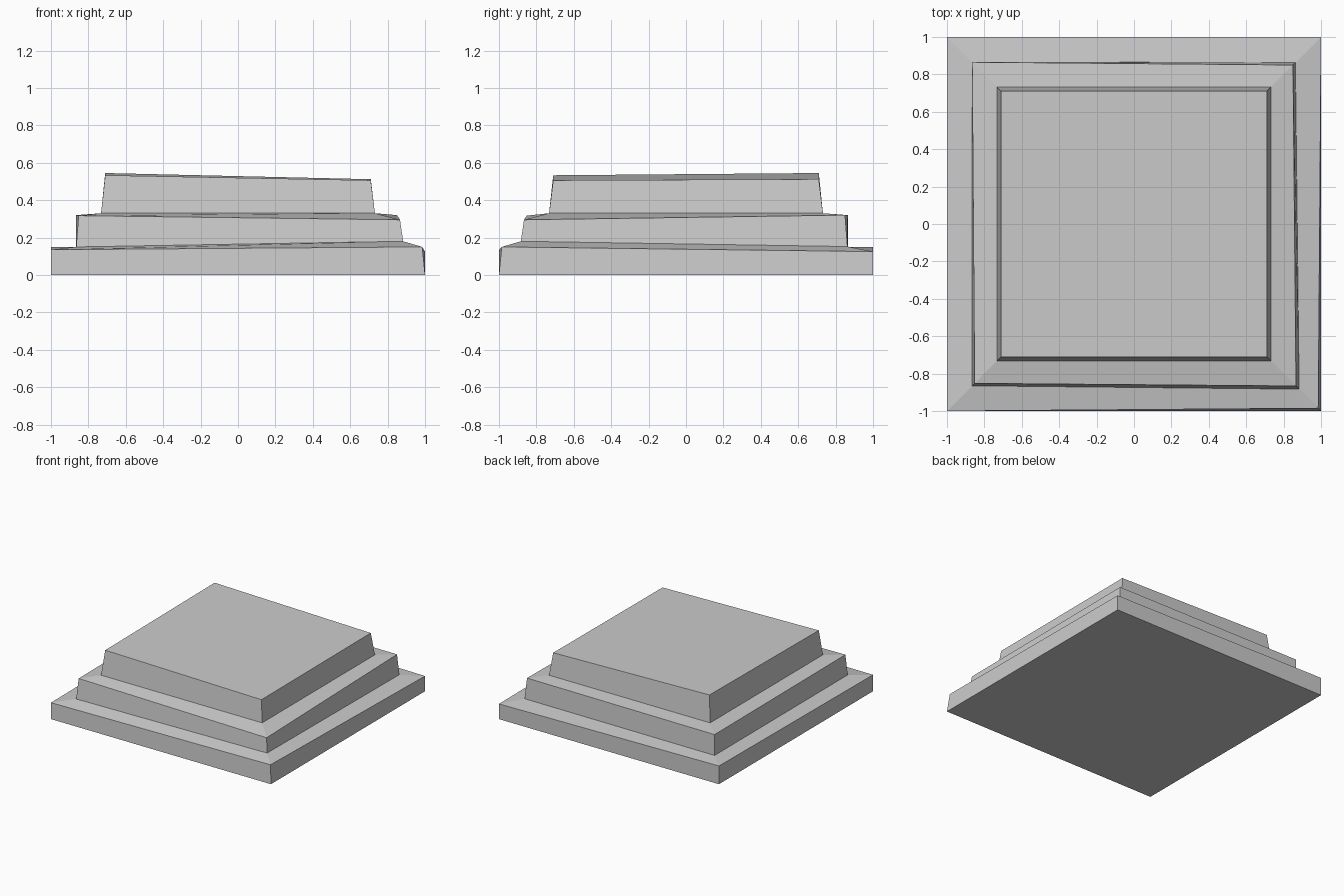
import bpy
import bmesh

cube = bpy.data.objects.get("Cube")
if cube:
    bpy.data.objects.remove(cube, do_unlink=True)

# Plain grey stone
stone = bpy.data.materials.new("grey stone")
stone.use_nodes = True
grey = (0.6, 0.6, 0.6, 1)
stone.diffuse_color = grey
stone.node_tree.nodes["Principled BSDF"].inputs["Base Color"].default_value = grey

# Corner order: front right, front left, back left, back right (by model's own sides)
SIGNS = [(-1, -1), (1, -1), (1, 1), (-1, 1)]


def ring(half, heights):
    """One square level: half width per corner, height per corner."""
    return [(sx * h, sy * h, z) for (sx, sy), h, z in zip(SIGNS, half, heights)]


levels = [
    ring([1] * 4, [0] * 4),                                      # ground
    ring([1, 0.985, 1, 1], [0.135, 0.15, 0.125, 0.15]),          # base slab rim
    ring([0.865, 0.883, 0.863, 0.867], [0.15, 0.18, 0.152, 0.15]),   # middle step foot
    ring([0.852, 0.866, 0.85, 0.865], [0.317, 0.295, 0.32, 0.32]),   # middle step rim
    ring([0.732] * 4, [0.33] * 4),                               # top block foot
    ring([0.71] * 4, [0.533, 0.506, 0.512, 0.545]),              # top block rim
]

# Loft the worn, stepped plinth through its levels
bm = bmesh.new()
rings = [[bm.verts.new(p) for p in level] for level in levels]
bm.faces.new(rings[0][::-1])
bm.faces.new(rings[-1])
for low, high in zip(rings, rings[1:]):
    for i in range(4):
        j = (i + 1) % 4
        bm.faces.new((low[i], low[j], high[j], high[i]))
bmesh.ops.recalc_face_normals(bm, faces=bm.faces)

mesh = bpy.data.meshes.new("stepped_plinth")
bm.to_mesh(mesh)
bm.free()
mesh.materials.append(stone)
plinth = bpy.data.objects.new("stepped_plinth", mesh)
bpy.context.collection.objects.link(plinth)
